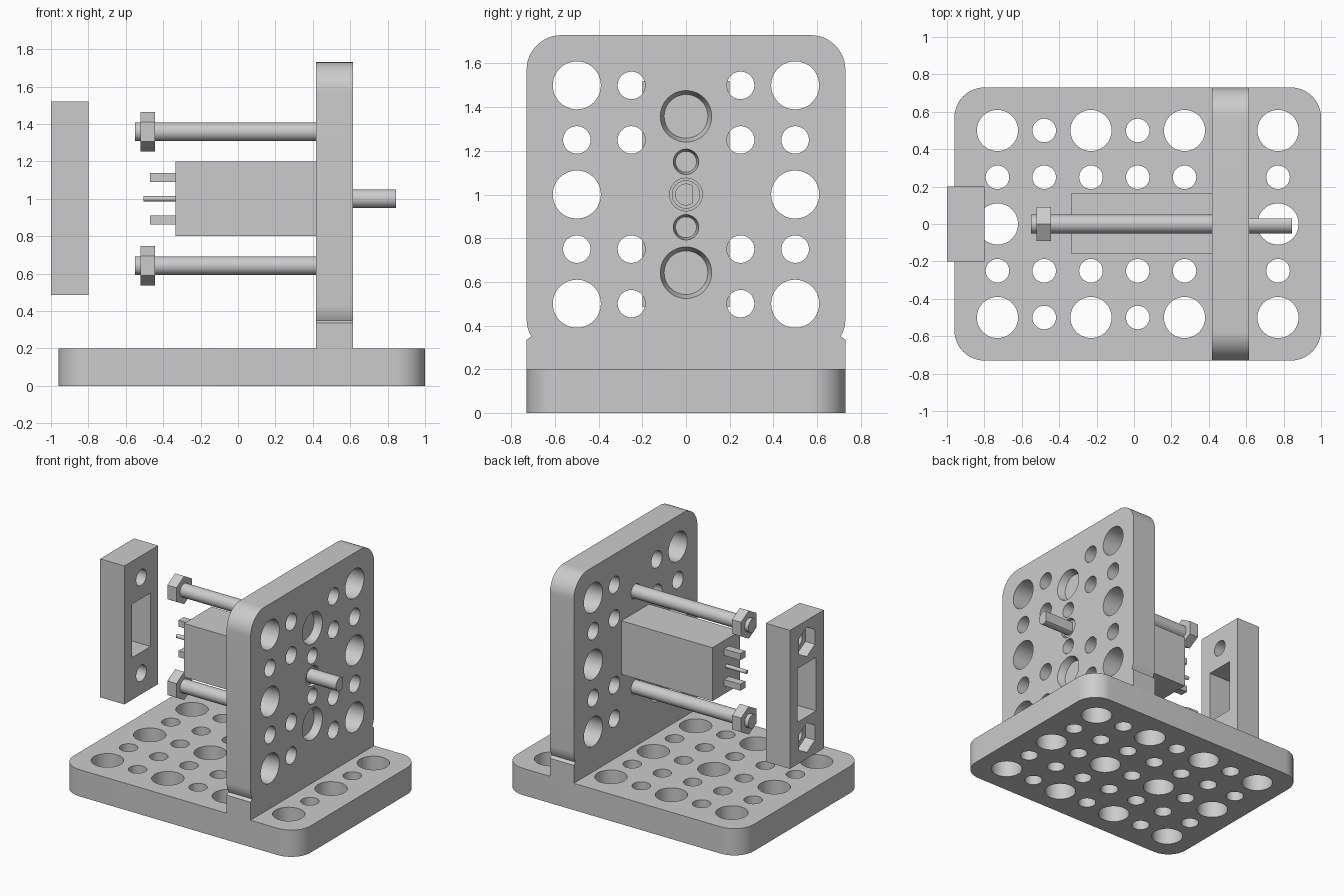
import bpy, bmesh
from math import sin, cos, pi

cube = bpy.data.objects.get("Cube")
if cube:
    bpy.data.objects.remove(cube, do_unlink=True)

grey = bpy.data.materials.new("light_grey")
grey.use_nodes = True
grey.diffuse_color = (0.6, 0.6, 0.6, 1)
grey.node_tree.nodes["Principled BSDF"].inputs["Base Color"].default_value = (0.6, 0.6, 0.6, 1)


def ring(u, v, r, n=48):
    """Regular polygon with one corner pointing up."""
    return [(u + r * cos(pi / 2 + 2 * pi * i / n), v + r * sin(pi / 2 + 2 * pi * i / n))
            for i in range(n)]


def rect(u0, u1, v0, v1):
    return [(u0, v0), (u1, v0), (u1, v1), (u0, v1)]


def rounded(u0, u1, v0, v1, r, n=12):
    """Rounded rectangle, starting at its lower right corner."""
    centres = rect(u0 + r, u1 - r, v0 + r, v1 - r)
    pts = []
    for k in range(4):
        cu, cv = centres[(k + 1) % 4]
        for i in range(n + 1):
            a = (k - 1) * pi / 2 + i * pi / 2 / n
            pts.append((cu + r * cos(a), cv + r * sin(a)))
    return pts


def solid(name, outline, lo, hi, axis="x", holes=(), top=None):
    """Extrude an outline; each hole is a loop, or a (low, high) pair of loops."""
    pairs = [(outline, top or outline)]
    pairs += [h if isinstance(h, tuple) else (h, h) for h in holes]
    bm = bmesh.new()

    def place(p, w):
        return bm.verts.new((w, p[0], p[1]) if axis == "x" else (p[0], p[1], w))

    cap_edges = ([], [])
    for pair in pairs:
        loops = [[place(p, w) for p in loop] for loop, w in zip(pair, (lo, hi))]
        n = len(loops[0])
        for loop, edges in zip(loops, cap_edges):
            edges += [bm.edges.new((loop[i], loop[(i + 1) % n])) for i in range(n)]
        a, b = loops
        for i in range(n):
            j = (i + 1) % n
            bm.faces.new((a[i], a[j], b[j], b[i]))
    for edges in cap_edges:
        bmesh.ops.triangle_fill(bm, edges=edges, use_beauty=True)
    bmesh.ops.recalc_face_normals(bm, faces=bm.faces)
    me = bpy.data.meshes.new(name)
    bm.to_mesh(me)
    bm.free()
    me.materials.append(grey)
    ob = bpy.data.objects.new(name, me)
    bpy.context.collection.objects.link(ob)
    bpy.ops.object.select_all(action="DESELECT")
    ob.select_set(True)
    bpy.context.view_layer.objects.active = ob
    bpy.ops.object.shade_smooth_by_angle()
    return ob


BIG, SMALL = 0.11, 0.063
BACK, FRONT = 0.417, 0.615      # faces of the upright plate
MID = 1.0                       # height of the motor axis
BOLT, SCREW = 0.358, 0.15       # offsets of bolts and screws from the axis

# Base plate with a grid of alternating holes
grid = [ring(-0.73 + 0.25 * i, 0.25 * j, SMALL if i % 2 or j % 2 else BIG)
        for i in range(7) for j in range(-2, 3)]
solid("base_plate", rounded(-0.96, 1.0, -0.73, 0.73, 0.16), 0, 0.2, "z", grid)

# Upright plate with a square foot, grid holes and countersunk holes
foot = 0.335
outline = [p for p in rounded(-0.73, 0.73, 0.27, 1.73, 0.16) if p[1] >= foot]
outline += [(-0.73, foot), (-0.73, 0.2), (0.73, 0.2), (0.73, foot)]
holes = [ring(0, MID, 0.075)]
for s in (-1, 1):
    for j in range(-2, 3):
        z = MID + 0.25 * j
        holes.append(ring(s * 0.5, z, SMALL if j % 2 else BIG))
        if j:
            holes.append(ring(s * 0.25, z, SMALL))
    holes.append((ring(0, MID + s * BOLT, 0.055), ring(0, MID + s * BOLT, 0.118)))
    holes.append((ring(0, MID + s * SCREW, 0.03), ring(0, MID + s * SCREW, 0.058)))
solid("upright_plate", outline, BACK, FRONT, "x", holes)

# Motor with boss, flattened shaft and terminals
solid("motor_body", rect(-0.16, 0.167, 0.8, 1.2), -0.335, BACK)
solid("motor_boss", ring(0, MID, 0.065), BACK, 0.6)
solid("motor_shaft", [(min(y, 0.03), z) for y, z in ring(0, MID, 0.05)], 0.6, 0.845)
solid("motor_centre_pin", ring(0, MID, 0.014, 24), -0.505, -0.335)

for s, side in ((1, "upper"), (-1, "lower")):
    z = MID + s * 0.114
    solid(side + "_terminal", rect(-0.03, 0.03, z - 0.024, z + 0.024), -0.47, -0.335)
    # Countersunk bolt with hex nut
    z = MID + s * BOLT
    solid(side + "_bolt", ring(0, z, 0.05), -0.55, BACK)
    solid(side + "_bolt_head", ring(0, z, 0.05), BACK, 0.559, top=ring(0, z, 0.1))
    solid(side + "_nut", ring(0, z, 0.105, 6), -0.52, -0.445)
    # Motor mounting screw
    z = MID + s * SCREW
    solid(side + "_screw_head", ring(0, z, 0.025), BACK, 0.545, top=ring(0, z, 0.048))

# Clamp bar: hex nut pockets on the outside, round bolt holes on the inside
bar = rect(-0.2, 0.2, 0.485, 1.52)
window = rect(-0.11, 0.11, 0.8, 1.2)
bolt_heights = (MID - BOLT, MID + BOLT)
solid("clamp_bar_outer", bar, -1.0, -0.92, "x",
      [window] + [ring(0, z, 0.11, 6) for z in bolt_heights])
solid("clamp_bar_inner", bar, -0.92, -0.8, "x",
      [window] + [ring(0, z, 0.06) for z in bolt_heights])
